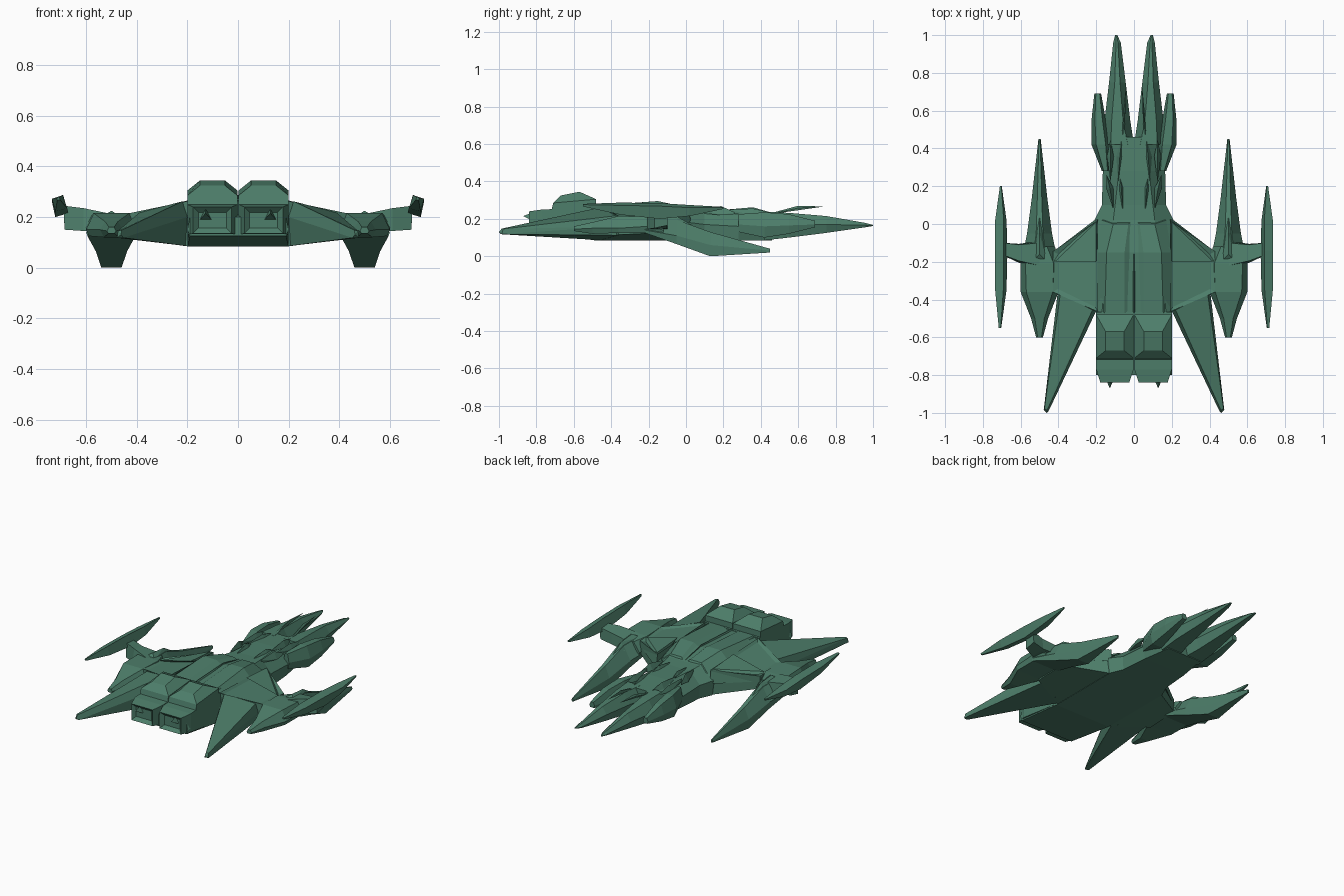
import bpy, bmesh
from mathutils import Vector

mat = bpy.data.materials.new("green_hull")
mat.diffuse_color = (0.075, 0.21, 0.145, 1)


def finish(name, bm, mirror):
    bmesh.ops.recalc_face_normals(bm, faces=bm.faces)
    mesh = bpy.data.meshes.new(name)
    bm.to_mesh(mesh)
    bm.free()
    mesh.materials.append(mat)
    ob = bpy.data.objects.new(name, mesh)
    bpy.context.collection.objects.link(ob)
    if mirror:
        mod = ob.modifiers.new("mirror", 'MIRROR')
        mod.use_mirror_merge = False
    return ob


def sec(y, cx, z0, zm, z1, wb, wm, wt):
    """Six-sided cross-section: half widths at bottom, middle and top."""
    return [(cx - wb, y, z0), (cx + wb, y, z0), (cx + wm, y, zm),
            (cx + wt, y, z1), (cx - wt, y, z1), (cx - wm, y, zm)]


def loft(name, rings, mirror=True, inset=None):
    """Skin rings; inset = (direction, thickness, depth) sinks the face looking that way."""
    bm = bmesh.new()
    vs = [[bm.verts.new(p) for p in r] for r in rings]
    n = len(vs[0])
    for a, b in zip(vs, vs[1:]):
        for i in range(n):
            j = (i + 1) % n
            bm.faces.new((a[i], a[j], b[j], b[i]))
    bm.faces.new(vs[0][::-1])
    bm.faces.new(vs[-1])
    bmesh.ops.recalc_face_normals(bm, faces=bm.faces)
    if inset:
        bm.normal_update()
        d = Vector(inset[0])
        face = max(bm.faces, key=lambda f: f.normal.dot(d))
        bmesh.ops.inset_individual(bm, faces=[face], thickness=inset[1], depth=inset[2])
    return finish(name, bm, mirror)


def shard(name, pts, mirror=True):
    """Convex faceted solid around a few points."""
    bm = bmesh.new()
    for p in pts:
        bm.verts.new(p)
    res = bmesh.ops.convex_hull(bm, input=bm.verts)
    junk = [g for g in res["geom_interior"] if isinstance(g, bmesh.types.BMVert)]
    if junk:
        bmesh.ops.delete(bm, geom=junk, context='VERTS')
    bmesh.ops.dissolve_limit(bm, angle_limit=0.02, verts=bm.verts, edges=bm.edges)
    return finish(name, bm, mirror)


# Central hull and neck
loft("hull", [sec(*s) for s in (
    (-0.80, 0, .125, .15, .20, .19, .20, .19),
    (-0.47, 0, .083, .24, .265, .20, .20, .17),
    (-0.15, 0, .083, .24, .28, .20, .20, .14),
    (0.02, 0, .083, .18, .25, .20, .21, .11),
    (0.10, 0, .083, .17, .245, .165, .17, .10),
    (0.28, 0, .083, .16, .245, .15, .165, .08),
    (0.46, 0, .085, .16, .235, .12, .155, .06))], mirror=False)

# Raised deck plates either side of the centre groove
loft("deck_plate", [
    [(.006, -.47, .25), (.198, -.47, .24), (.155, -.47, .27), (.05, -.47, .272)],
    [(.006, -.15, .27), (.198, -.15, .24), (.145, -.15, .295), (.05, -.15, .295)],
    [(.004, .02, .24), (.17, .02, .215), (.11, .0, .262), (.03, .0, .262)]])
shard("deck_spine", [(-.012, -.47, .25), (.012, -.47, .25), (0, -.47, .275),
                     (0, -.15, .29), (0, .02, .25), (0, -.1, .24)], mirror=False)
shard("deck_rear_bar", [(x, y, z) for x in (-.2, .2) for y in (-.48, -.465) for z in (.2, .268)],
      mirror=False)

# Forked nose prongs
loft("nose_prong", [sec(*s) for s in (
    (0.42, .078, .085, .16, .238, .06, .078, .045),
    (0.55, .088, .10, .165, .232, .05, .068, .03),
    (0.75, .088, .125, .17, .215, .03, .044, .014),
    (0.96, .09, .155, .166, .178, .012, .02, .005),
    (1.0, .094, .162, .165, .168, .004, .006, .003))])

# Cheek guards beside the nose
loft("nose_cheek", [sec(*s) for s in (
    (0.28, .15, .13, .17, .225, .015, .02, .01),
    (0.42, .175, .10, .16, .235, .035, .05, .025),
    (0.55, .187, .12, .165, .225, .025, .038, .02),
    (0.69, .192, .155, .17, .19, .014, .018, .01))])

# Slim blades layered over the neck, and the antennae
for name, x0, y0, x1, y1, w, z in (
        ("neck_blade_outer", .11, .08, .145, .26, .02, .268),
        ("neck_blade_inner", .06, .08, .075, .26, .022, .268),
        ("neck_blade_front", .085, .22, .065, .45, .02, .262),
        ("neck_blade_side", .125, .22, .125, .45, .018, .255)):
    ym = y0 + (y1 - y0) * .6
    xm = (x0 + x1) / 2
    shard(name, [(x0, y0, .23), (x0, y0, .25), (xm - w, ym, .22), (xm + w, ym, .22),
                 (xm, ym, z), (x1, y1, .235), (x1, y1, .225)])
shard("antenna", [(.05, .45, .225), (.065, .45, .225), (.06, .47, .235),
                  (.048, .6, .27), (.056, .6, .258), (.042, .74, .266)])

# Wings with sunken top panel
loft("wing", [
    [(.19, -.465, .083), (.19, .02, .083), (.19, .02, .245), (.19, -.465, .265)],
    [(.43, -.36, .115), (.43, -.145, .125), (.43, -.145, .205), (.43, -.36, .215)]],
    inset=((0, 0, 1), .03, -.01))
# Leading-edge strake
shard("wing_strake", [(.19, .025, .2), (.21, .02, .16), (.2, .01, .25), (.2, -.2, .265),
                      (.42, -.14, .17), (.42, -.2, .212)])

# Swept rear fins
shard("rear_fin", [
    (.20, -.44, .085), (.40, -.36, .112), (.405, -.37, .16), (.20, -.46, .2),
    (.22, -.455, .262), (.39, -.37, .217),
    (.452, -.99, .118), (.478, -.985, .118), (.462, -1.0, .13),
    (.46, -.985, .148), (.474, -.978, .146)])

# Wing pods with drooping forward spike
loft("wing_pod", [sec(*s) for s in (
    (-0.60, .5, .135, .145, .16, .012, .018, .010),
    (-0.50, .5, .12, .15, .182, .03, .045, .025),
    (-0.36, .5, .125, .15, .215, .09, .10, .07),
    (-0.21, .5, .125, .16, .212, .09, .10, .075),
    (-0.12, .5, .105, .14, .20, .07, .082, .04))])
loft("pod_spike", [sec(*s) for s in (
    (-0.22, .5, .125, .14, .21, .095, .10, .04),
    (-0.05, .5, .065, .11, .195, .062, .066, .018),
    (0.13, .5, .0, .06, .13, .04, .042, .012),
    (0.45, .5, .02, .03, .04, .004, .006, .003))])
shard("pod_canopy", [(.46, -.2, .2), (.54, -.2, .2), (.5, -.16, .225),
                     (.47, -.04, .17), (.53, -.04, .17), (.5, -.05, .215), (.5, .06, .15)])

# Outrigger arms and outer blades
loft("outrigger_arm", [
    [(.5, -.24, .14), (.5, -.09, .14), (.5, -.10, .205), (.5, -.22, .212)],
    [(.61, -.205, .145), (.61, -.105, .15), (.61, -.11, .22), (.61, -.195, .235)],
    [(.685, -.17, .15), (.685, -.10, .165), (.69, -.10, .24), (.69, -.165, .245)]])
loft("outer_blade", [
    [(.703, -.55, .268), (.714, -.55, .266), (.716, -.55, .276), (.706, -.55, .28)],
    [(.675, -.35, .235), (.722, -.35, .222), (.735, -.35, .272), (.692, -.35, .287)],
    [(.67, -.14, .215), (.722, -.14, .2), (.735, -.14, .268), (.69, -.14, .284)],
    [(.675, .02, .225), (.722, .02, .215), (.735, .02, .26), (.69, .02, .274)],
    [(.70, .2, .255), (.708, .2, .253), (.71, .2, .262), (.702, .2, .264)]])

# Twin engines: block with recessed nozzle, faceted dome, exhaust tip
loft("engine_block", [
    [(.025, -.84, .135), (.178, -.84, .135), (.178, -.84, .24), (.025, -.84, .24)],
    [(.002, -.77, .13), (.20, -.77, .13), (.20, -.77, .25), (.002, -.77, .25)],
    [(.002, -.47, .09), (.20, -.47, .09), (.20, -.47, .26), (.002, -.47, .26)]],
    inset=((0, -1, 0), .03, -.02))
loft("engine_dome", [
    [(.002, -.72, .24), (.20, -.72, .24), (.20, -.48, .24), (.002, -.48, .24)],
    [(.002, -.71, .285), (.20, -.71, .285), (.20, -.48, .305), (.002, -.48, .305)],
    [(.052, -.67, .325), (.15, -.67, .325), (.15, -.57, .345), (.052, -.57, .345)]])
shard("exhaust_tip", [(.105, -.82, .19), (.15, -.82, .19), (.128, -.82, .235), (.128, -.87, .215)])
